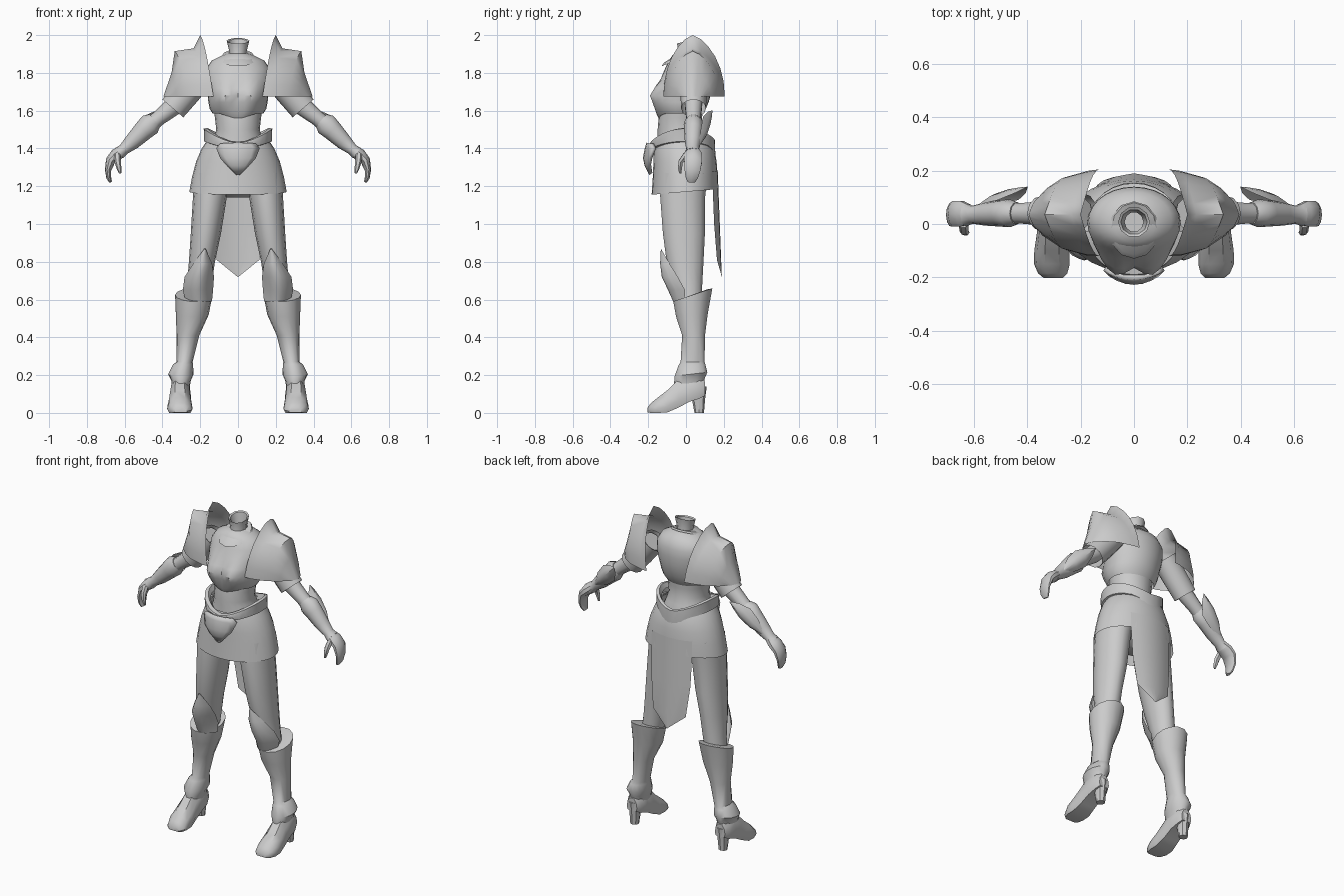
import bpy, bmesh, math
from mathutils import Vector

steel = bpy.data.materials.new("plain_grey")
steel.diffuse_color = (0.6, 0.6, 0.6, 1)


def finish(name, rows, closed, mirror, caps=False, angle=40):
    """Skin a grid of points into one smooth-shaded part."""
    bm = bmesh.new()
    grid = [[bm.verts.new(p) for p in row] for row in rows]
    n = len(rows[0])
    for a, b in zip(grid, grid[1:]):
        for i in range(n if closed else n - 1):
            j = (i + 1) % n
            bm.faces.new((a[i], a[j], b[j], b[i]))
    if caps:
        bm.faces.new(grid[0])
        bm.faces.new(grid[-1])
    bmesh.ops.remove_doubles(bm, verts=bm.verts, dist=0.0005)
    bmesh.ops.recalc_face_normals(bm, faces=bm.faces)
    me = bpy.data.meshes.new(name)
    bm.to_mesh(me)
    bm.free()
    me.materials.append(steel)
    ob = bpy.data.objects.new(name, me)
    bpy.context.collection.objects.link(ob)
    bpy.ops.object.select_all(action='DESELECT')
    ob.select_set(True)
    bpy.context.view_layer.objects.active = ob
    bpy.ops.object.shade_smooth_by_angle(angle=math.radians(angle))
    if mirror:
        ob.modifiers.new("mirror", 'MIRROR')
    return ob


def stack(name, rings, n=16, mirror=False, caps=False, shape=None):
    """Horizontal ovals (z, x0, x1, y0, y1, tilt); tilt lifts the back and drops the front."""
    rows = []
    for z, x0, x1, y0, y1, tilt in rings:
        row = []
        for i in range(n):
            a = 2 * math.pi * i / n
            c, s = math.cos(a), math.sin(a)
            p = Vector(((x0 + x1) / 2 + (x1 - x0) / 2 * c,
                        (y0 + y1) / 2 + (y1 - y0) / 2 * s, z + tilt * s))
            row.append(shape(p, c, s) if shape else p)
        rows.append(row)
    return finish(name, rows, True, mirror, caps)


def limb(name, path, n=10, caps=True):
    """Tube along (x, y, z, radius, radius in y), mirrored to both sides."""
    pts = [Vector(p[:3]) for p in path]
    rows = []
    for i, p in enumerate(path):
        t = (pts[min(i + 1, len(pts) - 1)] - pts[max(i - 1, 0)]).normalized()
        side = t.cross(Vector((0, 1, 0))).normalized()
        depth = side.cross(t)
        rows.append([pts[i] + side * p[3] * math.cos(2 * math.pi * k / n)
                     + depth * p[4] * math.sin(2 * math.pi * k / n) for k in range(n)])
    return finish(name, rows, True, True, caps)


def sheet(name, rows, mirror=False, cols=7):
    """Bowed plate, rows of (z, centre x, half width, middle y, bow)."""
    ts = [-1 + 2 * i / (cols - 1) for i in range(cols)]
    return finish(name, [[(xc + hw * t, y + bow * t * t, z) for t in ts]
                         for z, xc, hw, y, bow in rows], False, mirror)


def sym(*rings):
    return [(z, -hw, hw, y0, y1, tilt) for z, hw, y0, y1, tilt in rings]


# Breastplate with bust and pointed lower hem
def bust(p, c, s):
    if s < 0:
        d = ((abs(p.x) - 0.075) / 0.065) ** 2 + ((p.z - 1.68) / 0.065) ** 2
        p.y -= 0.055 * math.exp(-d)
        if p.z < 1.62:
            p.z -= 0.03 * max(0, 1 - abs(p.x) / 0.1)
    return p


stack("breastplate", sym((1.585, .135, -.14, .09, 0), (1.61, .15, -.15, .105, 0), (1.645, .157, -.15, .12, 0),
                         (1.68, .16, -.15, .13, 0), (1.72, .168, -.143, .138, 0), (1.77, .175, -.13, .14, 0),
                         (1.82, .17, -.112, .138, 0), (1.865, .14, -.09, .12, 0), (1.895, .08, -.07, .085, 0),
                         (1.905, .04, -.04, .05, 0)), 28, shape=bust)
stack("waist", sym((1.62, .13, -.135, .09, 0), (1.56, .122, -.145, .085, 0), (1.50, .115, -.15, .085, 0),
                   (1.46, .125, -.15, .1, 0), (1.38, .16, -.155, .12, 0)), 20)
stack("pelvis", sym((1.4, .16, -.14, .12, 0), (1.27, .21, -.14, .13, 0), (1.18, .17, -.11, .11, 0),
                    (1.14, .06, -.06, .06, 0)), 16, caps=True)

# Neck with hollow flared rim, and collar
stack("neck", sym((1.86, .055, -.055, .07, 0), (1.91, .045, -.045, .055, 0), (1.97, .06, -.05, .065, .015),
                  (1.965, .05, -.04, .055, .015), (1.90, .035, -.03, .045, 0)), 10)
stack("collar", sym((1.875, .095, -.13, .085, .04), (1.89, .085, -.115, .08, .035),
                    (1.905, .05, -.05, .06, .01)), 12)

# Shoulder guards: arched rows (peak x, peak z, end x, front reach, back reach)
rows = []
for xp, zp, xs, yf, yb in ((.2, 2.0, .13, -.155, .17), (.235, 1.93, .17, -.155, .165), (.335, 1.915, .26, -.13, .14),
                           (.352, 1.80, .325, -.09, .10), (.395, 1.675, .365, -.05, .055)):
    row = []
    for i in range(13):
        t = -1 + i / 6
        u = abs(t)
        row.append((xp + (xs - xp) * u, .035 + (yf if t < 0 else yb) * math.sin(u * math.pi / 2),
                    1.675 + (zp - 1.675) * (1 - u ** 1.5)))
    rows.append(row)
finish("shoulder_guard", rows, False, True, angle=50)

# Arms, sleeves and gauntlets
limb("sleeve", [(.19, .04, 1.79, .07, .075), (.27, .04, 1.70, .075, .07), (.345, .04, 1.612, .073, .066)], 12, False)
limb("upper_arm", [(.2, .04, 1.78, .06, .06), (.345, .04, 1.62, .05, .047), (.42, .04, 1.56, .04, .04),
                   (.49, .04, 1.5, .042, .042)])
limb("gauntlet", [(.44, .04, 1.548, .042, .042), (.465, .04, 1.528, .06, .052), (.50, .04, 1.495, .054, .05),
                  (.56, .037, 1.435, .043, .043), (.605, .035, 1.395, .03, .034), (.63, .035, 1.375, .034, .044)], 12)
limb("hand", [(.61, .035, 1.392, .028, .034), (.645, .038, 1.365, .034, .05), (.675, .038, 1.335, .026, .05),
              (.688, .034, 1.285, .017, .044), (.684, .03, 1.245, .013, .034), (.675, .028, 1.222, .008, .02)])
limb("thumb", [(.64, .0, 1.365, .018, .018), (.637, -.028, 1.33, .017, .014), (.63, -.032, 1.295, .013, .012),
               (.624, -.03, 1.268, .006, .006)], 6)

# Elbow fins: petal plates swept back past the elbow
axis = Vector((-.18, .055, .18))
across = Vector((.7, 0, .7))
base = Vector((.58, .085, 1.42))
rows = []
for f, w, lift in ((0, .01, -.01), (.3, .045, .01), (.6, .055, .012), (.85, .03, .006), (1, .002, 0)):
    rows.append([base + axis * f + across * w * t + Vector((0, lift - .04 * t * t * (w / .055), 0))
                 for t in (-1, -.5, 0, .5, 1)])
finish("elbow_fin", rows, False, True)

# Skirt with longer back panel
stack("skirt", sym((1.44, .165, -.16, .13, 0), (1.40, .192, -.17, .15, 0), (1.33, .222, -.172, .162, 0),
                   (1.25, .243, -.176, .168, .005), (1.17, .258, -.182, .17, .015)), 28)
sheet("back_panel", [(1.28, 0, .14, .168, -.03), (1.15, 0, .14, .173, -.03), (1.0, 0, .135, .179, -.03),
                     (.81, 0, .113, .186, -.022), (.72, 0, .002, .19, 0)])


# Belt: higher at the hips, pointed down at the back
def belt_shape(p, c, s):
    p.z += .07 * abs(c) ** 1.5 * (1 if p.z > 1.4 else .6)
    if s > 0 and p.z < 1.42:
        p.z -= .07 * max(0, 1 - abs(c) / .5)
    return p


stack("belt", sym((1.39, .165, -.165, .14, 0), (1.395, .18, -.188, .155, 0), (1.42, .18, -.195, .156, 0),
                  (1.435, .182, -.19, .153, .008), (1.438, .165, -.165, .135, .008),
                  (1.41, .15, -.15, .12, 0)), 28, shape=belt_shape)
buckle = sheet("buckle", [(1.425, 0, .085, -.19, .02), (1.40, 0, .105, -.198, .04), (1.35, 0, .085, -.208, .03),
                          (1.315, 0, .05, -.2, .015), (1.27, 0, .003, -.178, 0)])
buckle.modifiers.new("thickness", 'SOLIDIFY').thickness = .02

# Legs, knee guards and boots
stack("thigh", [(1.27, .045, .232, -.13, .12, 0), (1.15, .058, .238, -.14, .105, 0), (.95, .09, .25, -.125, .103, 0),
                (.8, .122, .26, -.105, .095, 0), (.68, .14, .27, -.07, .088, 0), (.52, .17, .29, -.04, .085, 0)],
      14, True)
sheet("knee_guard", [(.87, .175, .003, -.133, 0), (.79, .187, .05, -.137, .05), (.72, .205, .078, -.128, .085),
                     (.65, .212, .08, -.095, .09), (.59, .208, .07, -.068, .06)], True)
stack("boot", [(.625, .155, .315, -.05, .115, .03), (.625, .135, .333, -.07, .142, .035),
               (.52, .155, .329, -.055, .118, .01), (.41, .205, .325, -.022, .102, 0),
               (.27, .24, .326, -.03, .10, 0), (.255, .238, .345, -.04, .105, 0), (.205, .235, .37, -.062, .115, .01),
               (.17, .25, .352, -.065, .1, .01), (.11, .26, .35, -.06, .095, .02)], 14, True, True)

# Shoes: cross sections along y (y, centre x, half width, bottom, top)
rows = []
for y, xc, hw, z0, z1 in ((.1, .305, .035, .09, .17), (.07, .305, .05, .075, .2), (.02, .305, .055, .06, .21),
                          (-.04, .307, .058, .028, .185), (-.1, .308, .066, .002, .125),
                          (-.15, .308, .067, 0, .085), (-.185, .305, .055, 0, .055), (-.203, .303, .035, .003, .03)):
    rows.append([(xc + hw * x, y, z0 + (z1 - z0) * h) for x, h in
                 ((-.85, 0), (.85, 0), (1, .25), (.85, .65), (.4, .95), (-.4, .95), (-.85, .65), (-1, .25))])
finish("shoe", rows, True, True, True)
stack("heel", [(.14, .262, .348, .01, .11, 0), (.08, .272, .338, .03, .102, 0), (0, .28, .332, .045, .095, 0)],
      8, True, True)
